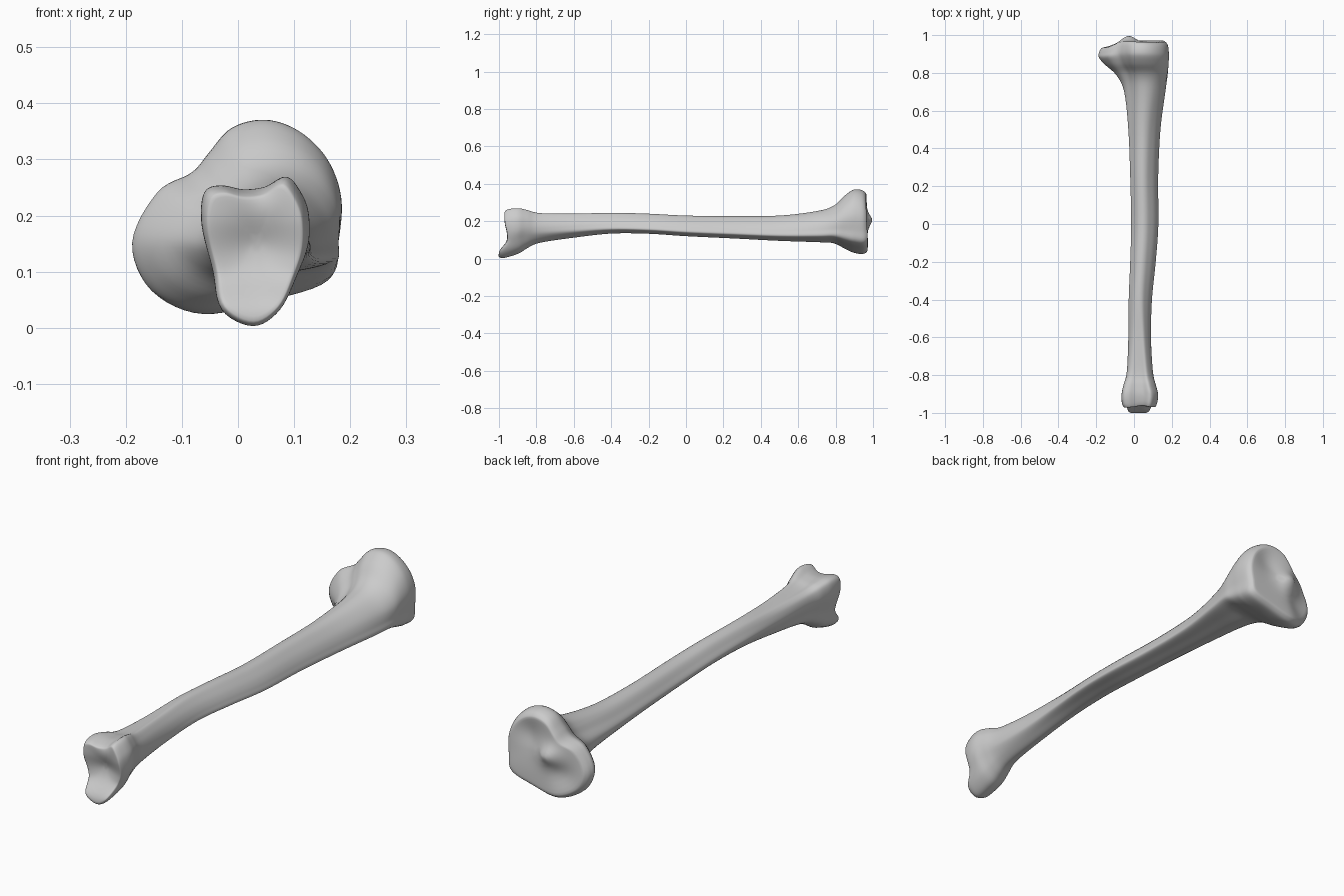
import bpy
import bmesh
from math import exp
from mathutils import Vector

default_cube = bpy.data.objects.get("Cube")
if default_cube:
    bpy.data.objects.remove(default_cube)

# Cross-section outlines (x, z) in hundredths, all starting at the sharp crest
LOWER_END = [(11, 9), (12.8, 14), (13, 19), (12, 23), (9, 27), (5, 25), (1, 24.5),
             (-3, 25.3), (-6, 24), (-6.5, 18), (-4.5, 10), (-3, 3), (3, 0), (8, 3)]
SHAFT = [(13, 14), (12.5, 16.5), (11, 19), (9, 21), (7, 22.5), (5, 23), (3, 22.5),
         (1.5, 21.5), (0, 19.5), (-1.5, 17), (-.5, 15), (2, 13), (5, 12), (9, 12.8)]
UPPER_END = [(16.5, 8.5), (18, 15), (18.5, 23), (16, 30), (11, 35), (5, 37), (-1, 35.5),
             (-5, 31), (-8, 27.5), (-14, 24), (-18.5, 15), (-15, 6.5), (-6, 2.5), (6, 5)]

# Stations: y, x min, x max, z min, z max, lower weight, upper weight
STATIONS = [
    (-.96, -.055, .115, .01, .255, 1, 0),
    (-.94, -.064, .123, .002, .265, 1, 0),
    (-.9, -.066, .128, .02, .27, 1, 0),
    (-.85, -.055, .115, .055, .26, .9, 0),
    (-.78, -.038, .1, .085, .243, .7, 0),
    (-.6, -.03, .09, .112, .24, .4, 0),
    (-.4, -.028, .095, .134, .245, .1, 0),
    (-.2, -.02, .115, .133, .24, 0, 0),
    (0, -.015, .129, .12, .23, 0, 0),
    (.25, -.02, .128, .108, .227, 0, 0),
    (.5, -.03, .14, .095, .23, 0, .15),
    (.7, -.052, .166, .088, .254, 0, .45),
    (.79, -.095, .178, .082, .283, 0, .75),
    (.85, -.16, .183, .052, .338, 0, .95),
    (.9, -.187, .185, .03, .37, 0, 1),
    (.945, -.184, .18, .024, .365, 0, 1),
    (.967, -.168, .165, .04, .347, 0, 1),
]


def spline(points, steps, closed):
    """Catmull-Rom samples through points of any dimension."""
    pts = [Vector(p) for p in points]
    n = len(pts)

    def pick(i):
        return pts[i % n] if closed else pts[max(0, min(n - 1, i))]

    out = []
    for i in range(n if closed else n - 1):
        a, b, c, d = (pick(i + k) for k in (-1, 0, 1, 2))
        for s in range(steps):
            t = s / steps
            out.append(b + (c - a) * (t / 2)
                       + (a * 2 - b * 5 + c * 4 - d) * (t * t / 2)
                       + (b * 3 - a - c * 3 + d) * (t ** 3 / 2))
    return out if closed else out + [pts[-1]]


def unit_box(points):
    """Scale an outline to fill the unit square."""
    low = [min(p[k] for p in points) for k in (0, 1)]
    high = [max(p[k] for p in points) for k in (0, 1)]
    return [Vector([(p[k] - low[k]) / (high[k] - low[k]) for k in (0, 1)])
            for p in points]


def ease(low, high, value):
    t = max(0, min(1, (value - low) / (high - low)))
    return t * t * (3 - 2 * t)


def bump(x, z, centre_x, centre_z, radius):
    return exp(-((x - centre_x) ** 2 + (z - centre_z) ** 2) / radius ** 2)


def shape_ends(co):
    """Push the joint surfaces in and out along the bone."""
    x, y, z = co
    upper = (.036 * bump(x, z, -.03, .2, .04)        # central eminence
             - .016 * bump(x, z, .07, .27, .06)      # upper dish
             - .016 * bump(x, z, -.08, .13, .05)     # lower dish
             - .035 * ease(-.04, -.17, x)            # side lobe slopes back
             + .005 * ease(.2, .1, z))
    lower = (.022 * bump(x, z, .035, .15, .06)       # ankle hollow
             - .012 * ease(.12, .2, z)
             + .018 * bump(x, z, .04, .26, .03)
             - .042 * ease(.1, .03, z))              # projecting point
    shift = upper * ease(.84, .965, y) + lower * ease(-.87, -.955, y)
    return Vector((x, y + shift, z))


shapes = [unit_box(spline(outline, 6, True)) for outline in (LOWER_END, SHAFT, UPPER_END)]


def section(station):
    """One ring of points, blended from the three outlines."""
    y, x0, x1, z0, z1, low, up = station
    low, up = max(0, low), max(0, up)
    ring = unit_box([a * low + b * (1 - low - up) + c * up for a, b, c in zip(*shapes)])
    return [Vector((x0 + p.x * (x1 - x0), y, z0 + p.y * (z1 - z0))) for p in ring]


rings = [section(s) for s in spline(STATIONS, 5, False)]


def cap_rings(rim):
    """Shrinking rings that close an end."""
    centre = sum(rim, Vector((0, 0, 0))) / len(rim)
    return [[centre.lerp(p, k) for p in rim] for k in (.94, .85, .72, .58, .44, .3, .16, .05)]


rings = cap_rings(rings[0])[::-1] + rings + cap_rings(rings[-1])

# Skin the rings into one closed long bone
bm = bmesh.new()
loops = [[bm.verts.new(shape_ends(p)) for p in ring] for ring in rings]
for ring_a, ring_b in zip(loops, loops[1:]):
    for i in range(len(ring_a)):
        bm.faces.new((ring_a[i - 1], ring_a[i], ring_b[i], ring_b[i - 1]))
bm.faces.new(loops[0])
bm.faces.new(loops[-1])

# Soften the joint rims
rims = [v for v in bm.verts if abs(v.co.y) > .9]
for _ in range(3):
    bmesh.ops.smooth_vert(bm, verts=rims, factor=.4,
                          use_axis_x=True, use_axis_y=True, use_axis_z=True)
bmesh.ops.recalc_face_normals(bm, faces=bm.faces)

mesh = bpy.data.meshes.new("long_bone")
bm.to_mesh(mesh)
bm.free()
bone = bpy.data.objects.new("long_bone", mesh)
bpy.context.collection.objects.link(bone)

# Plain grey surface
grey = bpy.data.materials.new("bone_grey")
grey.use_nodes = True
colour = (.6, .6, .6, 1)
grey.diffuse_color = colour
grey.node_tree.nodes["Principled BSDF"].inputs["Base Color"].default_value = colour
mesh.materials.append(grey)

bpy.ops.object.select_all(action="DESELECT")
bone.select_set(True)
bpy.context.view_layer.objects.active = bone
bpy.ops.object.shade_smooth_by_angle(angle=.9)
